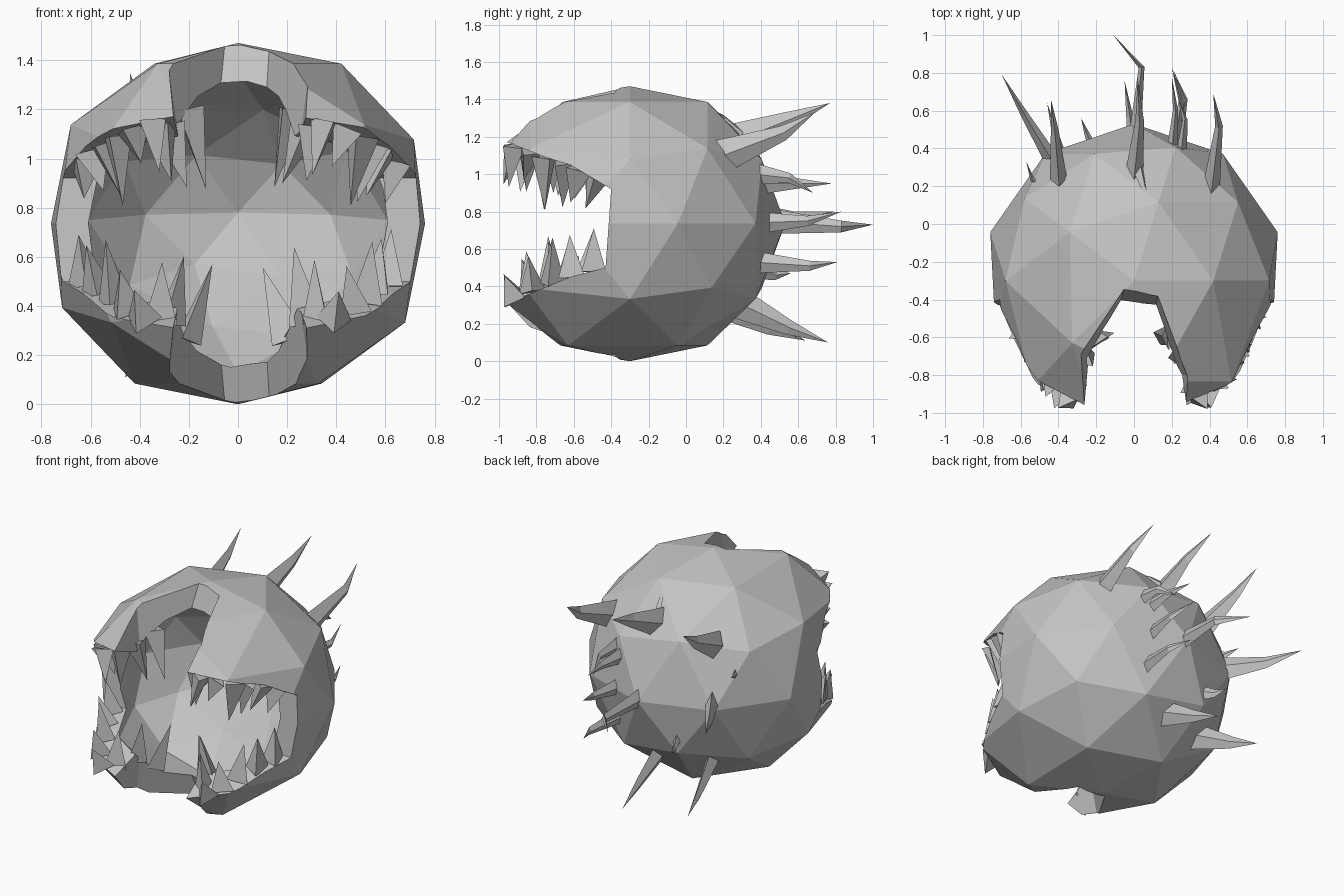
import bpy, bmesh, math, random
from mathutils import Vector

random.seed(4)
if "Cube" in bpy.data.objects:
    bpy.data.objects.remove(bpy.data.objects["Cube"], do_unlink=True)

CENTRE = Vector((0, -0.3, 0.735))

grey = bpy.data.materials.new("stone_grey")
grey.use_nodes = True
grey.diffuse_color = (0.55, 0.55, 0.55, 1)
grey.node_tree.nodes["Principled BSDF"].inputs["Base Color"].default_value = (0.55, 0.55, 0.55, 1)


def finish(name, bm):
    bmesh.ops.recalc_face_normals(bm, faces=bm.faces)
    mesh = bpy.data.meshes.new(name)
    bm.to_mesh(mesh)
    bm.free()
    mesh.materials.append(grey)
    obj = bpy.data.objects.new(name, mesh)
    bpy.context.collection.objects.link(obj)
    return obj


def egg(name, half_x, half_z, front, back, taper=0.0, pinch=0.0):
    """Faceted ball: own reach to front and back, narrowing forwards, flattening backwards."""
    bm = bmesh.new()
    bmesh.ops.create_icosphere(bm, subdivisions=2, radius=1)
    for v in bm.verts:
        x, y, z = v.co
        narrow = 1 + taper * min(y, 0)
        wedge = 1 - pinch * max(y, 0)
        lift = 0.15 * pinch * max(y, 0)
        p = CENTRE + Vector((x * half_x * narrow, y * (front if y < 0 else back), z * half_z * wedge + lift))
        # Flatten the crown, the base and the snout slightly
        v.co = (p.x, max(p.y, -1.06), min(max(p.z, 0), 1.47))
    return finish(name, bm)


def loft(bm, loops, tip=None):
    """Skin a series of loops, closing the end with a cap or a point."""
    rings = [[bm.verts.new(p) for p in loop] for loop in loops]
    n = len(rings[0])
    for a, b in zip(rings, rings[1:]):
        for i in range(n):
            bm.faces.new((a[i], a[(i + 1) % n], b[(i + 1) % n], b[i]))
    bm.faces.new(rings[0])
    if tip is None:
        bm.faces.new(rings[-1])
    else:
        end = bm.verts.new(tip)
        for i in range(n):
            bm.faces.new((rings[-1][i], rings[-1][(i + 1) % n], end))


def thorn(bm, path, radii, sides=3, flat=1.0, turn=0.0):
    """Pointed spike along a path; the last path point is the tip."""
    path = [Vector(p) for p in path]
    axis = (path[-1] - path[0]).normalized()
    side = axis.orthogonal() if abs(axis.z) > 0.6 else axis.cross(Vector((0, 0, 1)))
    side.normalize()
    up = side.cross(axis)
    loops = []
    for p, r in zip(path, radii):
        angles = [turn + math.tau * i / sides for i in range(sides)]
        loops.append([p + side * math.cos(a) * r * flat + up * math.sin(a) * r for a in angles])
    loft(bm, loops, path[-1])


# Body shell: outer ball minus inner hollow, mouth wedge and the two centre notches
body = egg("body", 0.8, 0.765, 1.07, 0.83, taper=0.13)
cutters = [egg("mouth_hollow", 0.64, 0.61, 0.7, 0.56, pinch=0.3)]

mouth = [(-1.5, 1.42), (-0.98, 1.18), (-0.75, 1.09), (-0.62, 1.05), (-0.4, 0.92),
         (-0.43, 0.5), (-0.62, 0.45), (-0.96, 0.31), (-1.5, 0.08)]
bm = bmesh.new()
loft(bm, [[(x, y, z) for y, z in mouth] for x in (-1, 1)])
cutters.append(finish("mouth_wedge", bm))

outer = [(-0.05, -0.33), (-0.3, -0.68), (-0.31, -1.6), (0.38, -1.6), (0.31, -0.8), (0.13, -0.36)]
inner = [(-0.1, -0.52), (-0.23, -0.72), (-0.26, -1.6), (0.32, -1.6), (0.24, -0.8), (0.1, -0.52)]
for name, z_out, z_in in (("upper_notch", 1.5, 1.0), ("lower_notch", -0.03, 0.5)):
    bm = bmesh.new()
    loft(bm, [[(x, y, z_out) for x, y in outer], [(x, y, z_in) for x, y in inner]])
    cutters.append(finish(name, bm))

for c in cutters:
    c.hide_render = True
    mod = body.modifiers.new(c.name, 'BOOLEAN')
    mod.operation = 'DIFFERENCE'
    mod.solver = 'EXACT'
    mod.object = c
bpy.context.view_layer.update()
graph = bpy.context.evaluated_depsgraph_get()
carved = bpy.data.meshes.new_from_object(body.evaluated_get(graph))
body.modifiers.clear()
body.data = carved
for c in cutters:
    bpy.data.objects.remove(c, do_unlink=True)

# Teeth as (root, tip), mirrored: outer lip row first, then the row beside the notch
upper = [
    ((0.36, -0.92, 1.15), (0.31, -0.96, 0.95)), ((0.44, -0.84, 1.12), (0.39, -0.87, 0.97)),
    ((0.5, -0.75, 1.09), (0.47, -0.75, 0.82)), ((0.55, -0.66, 1.06), (0.49, -0.67, 0.83)),
    ((0.59, -0.57, 1.03), (0.54, -0.6, 0.86)), ((0.63, -0.48, 0.98), (0.61, -0.53, 0.83)),
    ((0.31, -0.85, 1.13), (0.27, -0.87, 0.89)), ((0.28, -0.7, 1.14), (0.2, -0.7, 0.88)),
    ((0.21, -0.6, 1.2), (0.13, -0.6, 0.87)),
]
lower = [
    ((0.39, -0.9, 0.33), (0.42, -0.96, 0.47)), ((0.46, -0.82, 0.37), (0.46, -0.86, 0.56)),
    ((0.51, -0.72, 0.41), (0.53, -0.72, 0.65)), ((0.57, -0.61, 0.45), (0.6, -0.61, 0.66)),
    ((0.62, -0.5, 0.48), (0.63, -0.5, 0.7)),
    ((0.33, -0.84, 0.33), (0.31, -0.86, 0.58)), ((0.28, -0.7, 0.33), (0.21, -0.72, 0.62)),
    ((0.21, -0.6, 0.26), (0.12, -0.59, 0.57)),
]
for name, row in (("upper_teeth", upper), ("lower_teeth", lower)):
    bm = bmesh.new()
    for s in (-1, 1):
        for root, tip in row:
            wobble = Vector([random.uniform(-0.02, 0.02) for _ in range(3)])
            mirror = Vector((s, 1, 1))
            thorn(bm, [Vector(root) * mirror, Vector(tip) * mirror + wobble],
                  [random.uniform(0.065, 0.085)], 3, 1.0, random.uniform(0, 2))
    finish(name, bm)

# Bent spikes over the back: base, bend, tip, base radius
spikes = [
    ((0.41, 0.2, 1.1), (0.45, 0.52, 1.22), (0.42, 0.69, 1.33), 0.09),
    ((0.0, 0.25, 1.17), (0.03, 0.55, 1.29), (0.02, 0.77, 1.38), 0.1),
    ((0.02, 0.3, 1.2), (0.05, 0.2, 1.3), (0.11, 0.05, 1.4), 0.05),
    ((-0.4, 0.24, 1.12), (-0.42, 0.5, 1.24), (-0.44, 0.66, 1.35), 0.09),
    ((0.0, 0.42, 0.75), (0.04, 0.83, 0.72), (-0.11, 1.0, 0.73), 0.07),
    ((-0.4, 0.28, 0.77), (-0.58, 0.58, 0.76), (-0.7, 0.79, 0.8), 0.09),
    ((0.2, 0.38, 0.95), (0.22, 0.6, 0.95), (0.2, 0.78, 0.95), 0.06),
    ((0.25, 0.36, 1.0), (0.27, 0.55, 0.98), (0.23, 0.68, 0.9), 0.06),
    ((0.21, 0.38, 0.74), (0.25, 0.65, 0.75), (0.2, 0.83, 0.8), 0.06),
    ((0.22, 0.36, 0.53), (0.27, 0.66, 0.51), (0.21, 0.81, 0.53), 0.06),
    ((-0.2, 0.36, 0.5), (-0.25, 0.48, 0.46), (-0.28, 0.56, 0.47), 0.06),
    ((-0.45, 0.13, 0.95), (-0.54, 0.24, 0.95), (-0.57, 0.33, 0.97), 0.05),
    ((0.0, 0.24, 0.33), (-0.02, 0.55, 0.18), (-0.05, 0.76, 0.1), 0.09),
    ((-0.33, 0.15, 0.33), (-0.41, 0.45, 0.18), (-0.46, 0.64, 0.11), 0.09),
]
bm = bmesh.new()
for base, bend, tip, r in spikes:
    thorn(bm, [base, bend, tip], [r, r * 0.45], 4, 0.5)
finish("back_spikes", bm)
